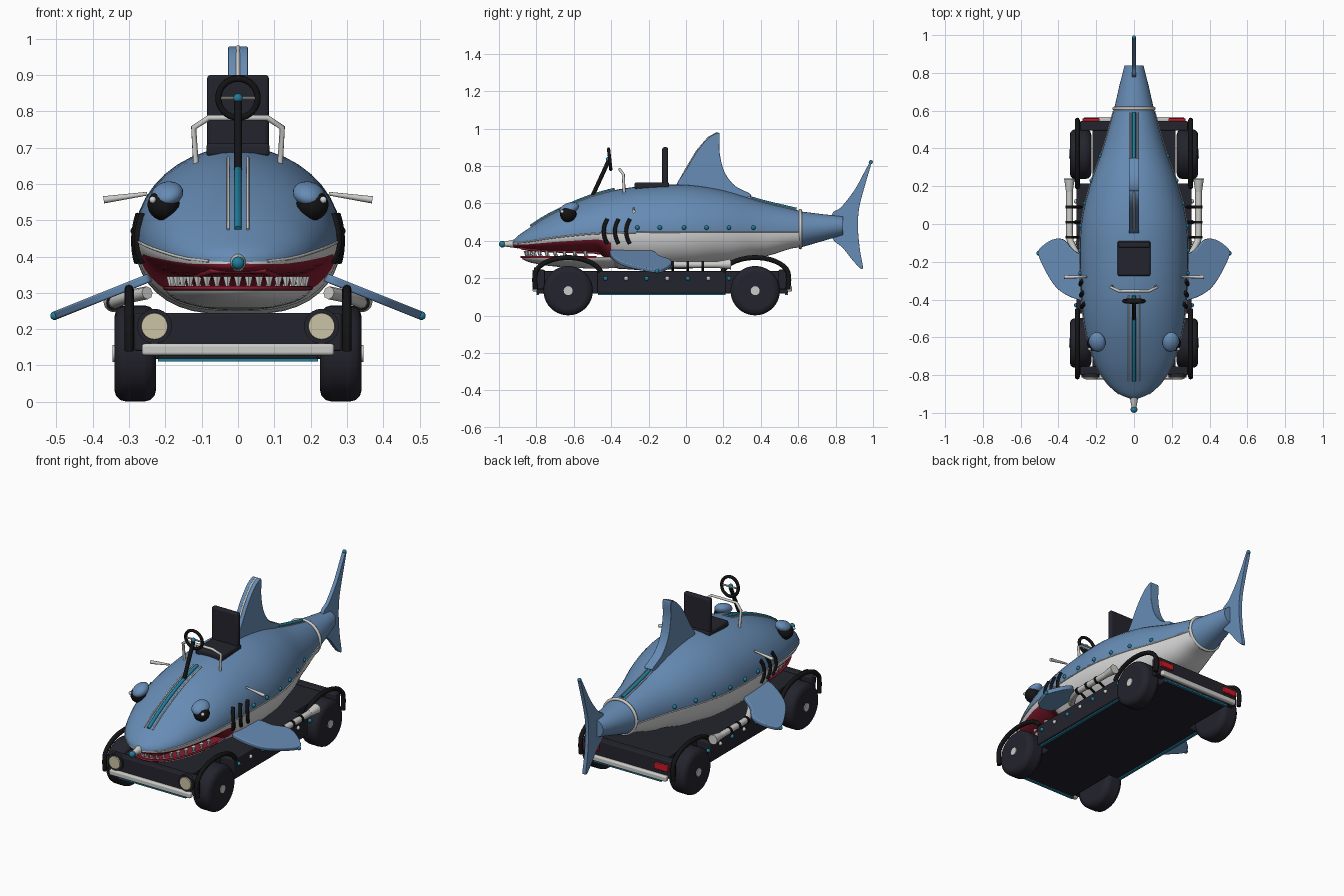
import bpy, bmesh, math
from mathutils import Vector, Matrix

if "Cube" in bpy.data.objects:
    bpy.data.objects.remove(bpy.data.objects["Cube"])

def material(name, col):
    m = bpy.data.materials.new(name)
    m.diffuse_color = (*col, 1)
    m.use_nodes = True
    m.node_tree.nodes["Principled BSDF"].inputs["Base Color"].default_value = m.diffuse_color
    return m

BLUE = material("slate blue", (.135, .262, .46))
WHITE = material("belly white", (.68, .68, .68))
METAL = material("pale metal", (.60, .60, .58))
DARK = material("charcoal", (.017, .017, .026))
BLACK = material("black", (.007, .007, .008))
TEAL = material("teal", (.015, .21, .33))
LIP = material("dark red", (.25, .012, .03))
RED = material("lamp red", (.6, .01, .02))
CREAM = material("lamp cream", (.60, .55, .38))

# ---- helpers ----
def finish(name, bm, mats, bevel=0, angle=35):
    bmesh.ops.recalc_face_normals(bm, faces=bm.faces)
    me = bpy.data.meshes.new(name)
    bm.to_mesh(me)
    bm.free()
    ob = bpy.data.objects.new(name, me)
    bpy.context.collection.objects.link(ob)
    for m in (mats if isinstance(mats, list) else [mats]):
        me.materials.append(m)
    if bevel:
        b = ob.modifiers.new("bevel", 'BEVEL')
        b.width, b.segments, b.limit_method = bevel, 3, 'ANGLE'
    bpy.ops.object.select_all(action='DESELECT')
    ob.select_set(True)
    bpy.context.view_layer.objects.active = ob
    bpy.ops.object.shade_smooth_by_angle(angle=math.radians(angle))
    return ob

def box(name, lo, hi, mat, bevel=.006):
    bm = bmesh.new()
    bmesh.ops.create_cube(bm, size=1)
    for v in bm.verts:
        v.co = [(a + b) / 2 + c * (b - a) for a, b, c in zip(lo, hi, v.co)]
    return finish(name, bm, mat, bevel)

def cyl(name, p0, p1, r0, r1, mat, bevel=0, seg=24):
    p0, p1 = Vector(p0), Vector(p1)
    bm = bmesh.new()
    M = Matrix.Translation((p0 + p1) / 2) @ (p1 - p0).to_track_quat('Z', 'Y').to_matrix().to_4x4()
    bmesh.ops.create_cone(bm, cap_ends=True, segments=seg, radius1=r0, radius2=r1,
                          depth=(p1 - p0).length, matrix=M)
    return finish(name, bm, mat, bevel)

def ball(name, c, r, mat, seg=14):
    r = (r, r, r) if isinstance(r, (int, float)) else r
    bm = bmesh.new()
    M = Matrix.Translation(c) @ Matrix.Diagonal((*r, 1))
    bmesh.ops.create_uvsphere(bm, u_segments=seg, v_segments=seg // 2 + 1, radius=1, matrix=M)
    return finish(name, bm, mat, angle=60)

def tube(name, pts, r, mat, cyclic=False):
    cu = bpy.data.curves.new(name, 'CURVE')
    cu.dimensions, cu.bevel_depth, cu.bevel_resolution, cu.use_fill_caps = '3D', r, 2, True
    sp = cu.splines.new('POLY')
    sp.points.add(len(pts) - 1)
    sp.use_cyclic_u = cyclic
    for p, c in zip(sp.points, pts):
        p.co = (*c, 1)
    tmp = bpy.data.objects.new(name + "_path", cu)
    bm = bmesh.new()
    me = bpy.data.meshes.new_from_object(tmp)
    bm.from_mesh(me)
    bpy.data.objects.remove(tmp)
    bpy.data.meshes.remove(me)
    for f in bm.faces:
        f.material_index = 0
    return finish(name, bm, mat, angle=60)

def rounded(pts, n=5):
    out, k = [], len(pts)
    for i in range(k):
        a, b, c, d = (Vector(pts[(i + j) % k]) for j in (-1, 0, 1, 2))
        for s in range(n):
            t = s / n
            out.append(b + t * (c - a) / 2 + t * t * (a - 2.5 * b + 2 * c - d / 2)
                       + t ** 3 * (1.5 * (b - c) + (d - a) / 2))
    return out

def plate(name, outline, place, mat, bevel):
    bm = bmesh.new()
    pts = rounded(outline)
    A, B = ([bm.verts.new(place(p.x, p.y, s)) for p in pts] for s in (-1, 1))
    bm.faces.new(A)
    bm.faces.new(B[::-1])
    for i in range(len(pts)):
        j = (i + 1) % len(pts)
        bm.faces.new((A[i], A[j], B[j], B[i]))
    return finish(name, bm, mat, bevel)

# ---- body: y, half width, seam height, top, bottom ----
BODY = [(-.925, .02, .385, .40, .37), (-.90, .08, .387, .425, .36), (-.84, .145, .395, .467, .35),
        (-.75, .20, .41, .525, .342), (-.60, .25, .428, .60, .337), (-.48, .27, .438, .645, .335),
        (-.36, .28, .442, .675, .25), (-.2, .286, .445, .695, .24), (0, .28, .445, .70, .25),
        (.2, .235, .445, .67, .275), (.4, .165, .445, .61, .315), (.61, .105, .445, .56, .365)]

def body(y):
    i = max(k for k in range(len(BODY) - 1) if BODY[k][0] <= y or k == 0)
    p, q = BODY[i], BODY[i + 1]
    h = q[0] - p[0]
    t = (y - p[0]) / h
    def slope(k, c):
        a, b = BODY[max(k - 1, 0)], BODY[min(k + 1, len(BODY) - 1)]
        return (b[c] - a[c]) / (b[0] - a[0]) * h
    def val(c):
        m0, m1 = (slope(i, c), slope(i + 1, c)) if c < 4 else (0, 0)
        return ((2*t**3 - 3*t*t + 1) * p[c] + (t**3 - 2*t*t + t) * m0
                + (3*t*t - 2*t**3) * q[c] + (t**3 - t*t) * m1)
    return [val(c) for c in range(1, 5)]

def side_x(y, z):
    w, m, top, bot = body(y)
    if z >= m:
        return w * math.sqrt(max(0, 1 - ((z - m) / (top - m)) ** 2))
    return w * max(0, 1 - ((m - z) / (m - bot)) ** 2) ** .35

def span(a, b, n):
    return [a + (b - a) * i / (n - 1) for i in range(n)]

SEG = 40
ys = span(-.925, -.84, 7)[:-1] + span(-.84, -.5, 12)[:-1] + span(-.5, -.34, 9)[:-1] + span(-.34, .61, 22)
bm = bmesh.new()
rings = []
for y in ys:
    w, m, top, bot = body(y)
    ring = []
    for i in range(SEG):
        a = 2 * math.pi * i / SEG
        c, s = math.cos(a), math.sin(a)
        x = c if s >= -1e-6 else math.copysign(abs(c) ** .7, c)
        ring.append(bm.verts.new((w * x, y, m + s * (top - m if s > 0 else m - bot))))
    rings.append(ring)
for k in range(len(rings) - 1):
    for i in range(SEG):
        j = (i + 1) % SEG
        f = bm.faces.new((rings[k][i], rings[k][j], rings[k + 1][j], rings[k + 1][i]))
        ym = (ys[k] + ys[k + 1]) / 2
        low = abs(i + .5 - SEG * .75) < SEG * .2   # underside: mouth roof and throat
        f.material_index = 0 if i < SEG // 2 else (2 if low and ym < -.39 else 1)
bm.faces.new(rings[0])
bm.faces.new(rings[-1])
finish("shark_body", bm, [BLUE, WHITE, LIP], angle=60)

# Tail stalk and ring
bm = bmesh.new()
stalk = [[bm.verts.new((w * math.cos(a), y, z + h * math.sin(a)))
          for a in (2 * math.pi * i / 32 for i in range(32))]
         for y, w, z, h in ((.61, .105, .46, .097), (.73, .078, .47, .072), (.84, .05, .48, .05))]
for A, B in zip(stalk, stalk[1:]):
    for i in range(32):
        bm.faces.new((A[i], A[i - 1], B[i - 1], B[i]))
bm.faces.new(stalk[0])
bm.faces.new(stalk[-1])
finish("tail_stalk", bm, BLUE)
circle = [2 * math.pi * i / 32 for i in range(32)]
tube("tail_ring", [(.106 * math.cos(a), .612, .462 + .099 * math.sin(a)) for a in circle], .009, METAL, True)

# Fins
plate("tail_fin", [(.78, .54), (.83, .58), (.90, .67), (.95, .76), (.985, .823), (.99, .81), (.955, .69),
                   (.925, .57), (.92, .46), (.93, .35), (.945, .25), (.90, .285), (.84, .36), (.78, .42)],
      lambda u, v, s: (s * .011, u, v), BLUE, .004)
dorsal = [(-.05, .69), (0, .78), (.06, .88), (.12, .95), (.17, .977), (.18, .96), (.18, .87), (.205, .77),
          (.26, .695), (.35, .64), (.2, .62), (.03, .65)]
plate("dorsal_fin", dorsal, lambda u, v, s: (s * .027, u, v), BLUE, .008)
tube("dorsal_trim", [(0, y, z) for y, z in dorsal[:5]], .006, METAL)
ball("tail_tip", (0, .988, .82), .011, TEAL)
for s in (-1, 1):
    plate("side_fin", [(.24, -.39), (.31, -.395), (.40, -.345), (.46, -.26), (.505, -.155), (.475, -.11),
                       (.42, -.08), (.37, -.085), (.32, -.14), (.24, -.2)],
          lambda u, v, k: (s * (u + k * .004), v, .335 - .4 * (u - .26) + k * .011), BLUE, .005)
    ball("side_fin_tip", (s * .505, -.155, .237), .012, TEAL)

# Nose
cyl("nose_cone", (0, -.90, .385), (0, -.975, .382), .026, .012, METAL)
ball("nose_tip", (0, -.982, .382), .018, TEAL)

# Lower jaw, lips and teeth
bm = bmesh.new()
bmesh.ops.create_uvsphere(bm, u_segments=36, v_segments=18, radius=1,
                          matrix=Matrix.Translation((0, -.48, .312)) @ Matrix.Diagonal((.20, .40, .06, 1)))
bmesh.ops.delete(bm, geom=[v for v in bm.verts if v.co.z > .3125], context='VERTS')
top = bmesh.ops.holes_fill(bm, edges=[e for e in bm.edges if e.is_boundary])
for f in top['faces']:
    f.material_index = 1
finish("lower_jaw", bm, [WHITE, LIP], angle=50)
arc = [math.radians(a) for a in range(180, 361, 9)]
tube("lower_lip", [(.2 * math.cos(a), -.48 + .4 * math.sin(a), .313) for a in arc], .006, LIP)
upper = [(side_x(y, body(y)[3] + .006), y, body(y)[3] + .004) for y in span(-.46, -.88, 14)]
tube("upper_lip", upper + [(-x, y, z) for x, y, z in upper[::-1]], .008, LIP)
for a in arc[1:-1]:
    x, y = .188 * math.cos(a), -.48 + .375 * math.sin(a)
    cyl("upper_tooth", (x, y, .345), (x, y, .318), .013, .005, WHITE, seg=6)
    cyl("lower_tooth", (x * .97, y + .01, .31), (x * .97, y + .01, .33), .011, .002, WHITE, seg=6)

# Hood stripe, rear stripe
def along(x, a, b):
    return [(x, y, body(y)[1] + (body(y)[2] - body(y)[1]) * math.sqrt(1 - (x / body(y)[0]) ** 2) + .002)
            for y in span(a, b, 16)]
tube("hood_stripe", along(0, -.83, -.38), .010, TEAL)
tube("rear_stripe", along(0, .34, .59), .010, TEAL)
for s in (-1, 1):
    tube("hood_rail", along(s * .027, -.83, -.38), .004, METAL)
    tube("rear_rail", along(s * .02, .34, .59), .003, METAL)

# Seam, gills, bolts, eyes and whisker rods on each flank
for s in (-1, 1):
    tube("seam_trim", [(s * body(y)[0], y, body(y)[1]) for y in span(-.90, .6, 30)], .004, METAL)
    for y0 in (-.43, -.37, -.31):
        pts = [(y0 + .022 * ((z - .45) / .07) ** 2 - .01, z) for z in span(.385, .515, 9)]
        tube("gill", [(s * (side_x(y, z) + .002), y, z) for y, z in pts], .011, BLACK)
    for y in (-.26, -.14, -.01, .11, .23, .36):
        ball("body_bolt", (s * side_x(y, .47), y, .47), .012, TEAL, 10)
    ball("eye", (s * .205, -.63, .543), .044, BLACK, 20)
    ball("eye_glint", (s * .235, -.662, .556), .010, WHITE, 10)
    lid = ball("eyelid", (0, 0, 0), (.045, .055, .030), BLUE, 20)
    lid.location = (s * .195, -.625, .572)
    lid.rotation_euler = (.35, s * .25, 0)
    cyl("side_rod", (s * .25, -.28, .573), (s * .37, -.28, .556), .005, .010, METAL, seg=12)

# Seat
box("seat_base", (-.087, -.275, .675), (.087, -.09, .712), DARK, .01)
box("seat_back", (-.085, -.127, .70), (.085, -.095, .90), DARK, .01)

# Steering wheel and grab frame
tube("steering_wheel", [(.054 * math.cos(a), -.408 - .06 * math.sin(a) * .1, .836 + .054 * math.sin(a))
                        for a in circle], .009, BLACK, True)
cyl("steering_column", (0, -.415, .825), (0, -.50, .64), .011, .011, BLACK, seg=14)
cyl("steering_spoke", (-.054, -.408, .836), (.054, -.408, .836), .005, .005, METAL, seg=10)
ball("steering_hub", (0, -.415, .836), .013, TEAL)
tube("grab_frame", [(-.115, -.33, .64), (-.122, -.335, .755), (-.08, -.355, .782),
                    (.08, -.355, .782), (.122, -.335, .755), (.115, -.33, .64)], .008, METAL)

# Chassis
box("chassis", (-.22, -.80, .118), (.22, .545, .237), DARK)
box("chassis_middle", (-.305, -.475, .118), (.305, .215, .237), DARK)
for a, b in ((-.80, -.755), (.495, .545)):
    box("end_bar", (-.285, a, .14), (.285, b, .245), DARK)
for s in (-1, 1):
    box("under_strip", (s * .285 - .008, -.47, .111), (s * .285 + .008, .21, .119), TEAL, 0)
box("front_under_strip", (-.22, -.80, .111), (.22, -.785, .119), TEAL, 0)
box("rear_under_strip", (-.22, .53, .111), (.22, .545, .119), TEAL, 0)
box("front_bumper", (-.265, -.822, .128), (.265, -.795, .160), METAL, .008)
box("rear_bumper", (-.265, .54, .128), (.265, .567, .160), METAL, .008)

# Wheels, fenders, lamps, chassis bolts, exhausts
for s in (-1, 1):
    for y in (-.63, .37):
        cyl("wheel", (s * .226, y, .133), (s * .340, y, .133), .132, .132, DARK, .03, 40)
        cyl("hub", (s * .33, y, .133), (s * .345, y, .133), .024, .024, METAL)
        d = 1 if y < 0 else -1
        arch = [(y - d * .175, .14), (y - d * .18, .19)]
        arch += [(y - d * .18 * math.cos(a), .21 + .10 * math.sin(a)) for a in span(.2, 2.9, 16)]
        tube("fender", [(s * .30, u, v) for u, v in arch], .013, BLACK)
    cyl("headlight_rim", (s * .23, -.79, .208), (s * .23, -.812, .208), .048, .048, DARK)
    cyl("headlight", (s * .23, -.80, .208), (s * .23, -.82, .208), .038, .036, CREAM)
    box("tail_lamp", (s * .227 - .045, .535, .185), (s * .227 + .045, .56, .22), RED, .004)
    for i in range(7):
        ball("chassis_bolt", (s * .306, -.43 + .11 * i, .198), .012, METAL if i % 2 else TEAL, 10)
    tube("exhaust_pipe", [(s * .25, -.24, .30), (s * .30, -.17, .29), (s * .338, -.09, .275),
                          (s * .342, -.05, .272), (s * .342, .2, .272)], .018, METAL)
    cyl("exhaust_flare", (s * .342, .17, .272), (s * .342, .24, .275), .018, .028, METAL)
    for y in (-.07, .01, .09):
        cyl("exhaust_clamp", (s * .342, y - .007, .272), (s * .342, y + .007, .272), .021, .021, BLACK)
        cyl("exhaust_bracket", (s * .342, y, .272), (s * .27, y, .23), .007, .007, BLACK, seg=8)
